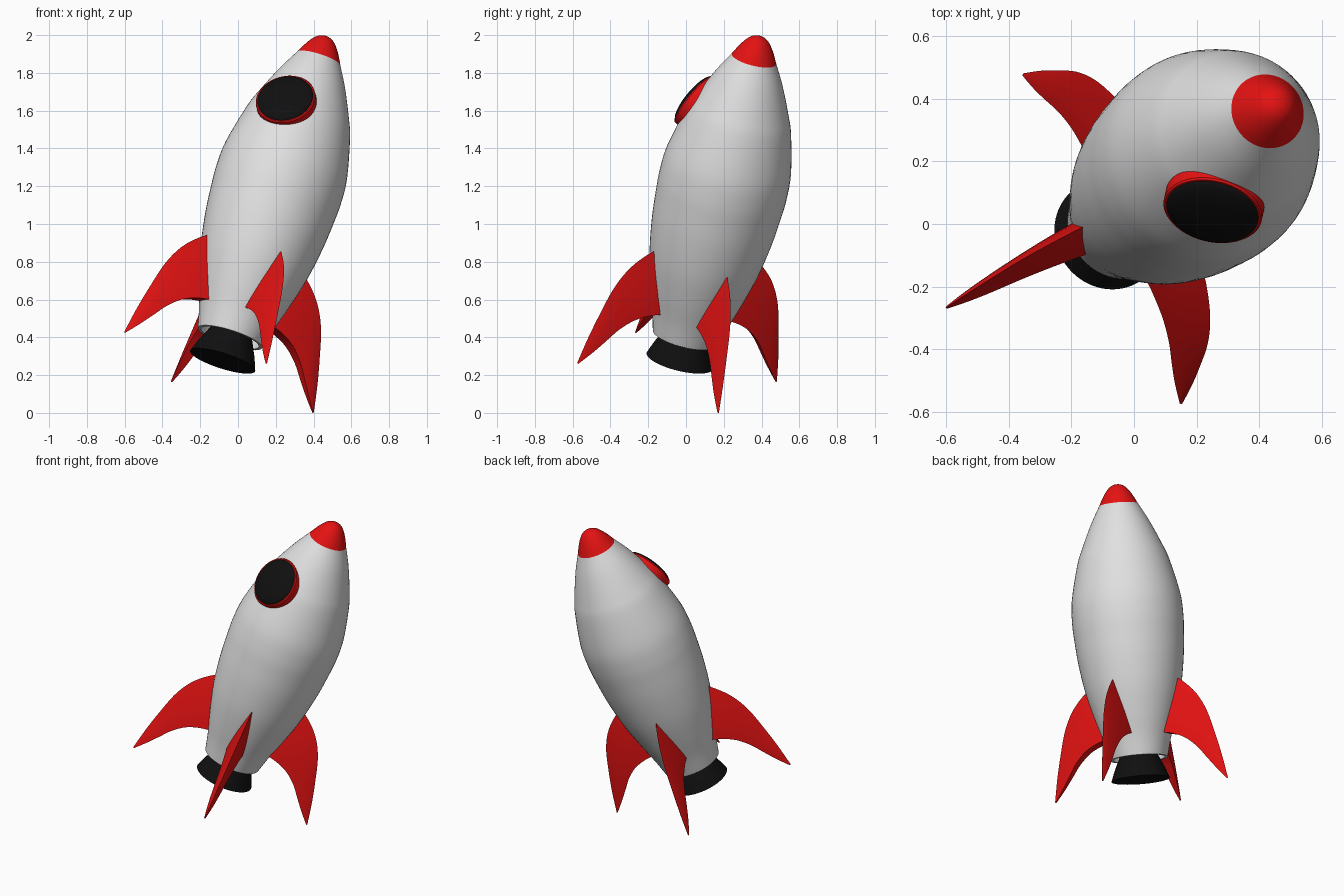
import bpy, bmesh, math
from mathutils import Vector, Matrix

if "Cube" in bpy.data.objects:
    bpy.data.objects.remove(bpy.data.objects["Cube"])


def material(name, rgb):
    m = bpy.data.materials.new(name)
    m.diffuse_color = (*rgb, 1)
    m.use_nodes = True
    m.node_tree.nodes["Principled BSDF"].inputs["Base Color"].default_value = m.diffuse_color
    return m


WHITE = material("hull_white", (0.75, 0.75, 0.75))
RED = material("bright_red", (0.78, 0.006, 0.006))
BLACK = material("soft_black", (0.005, 0.005, 0.005))

# Tilted rocket frame: local z is the rocket axis, local x and y point at fins
axis = Vector((0.295, 0.228, 0.928)).normalized()
side = Vector((-0.851, -0.374, 0.366))
side = (side - axis * side.dot(axis)).normalized()
FRAME = Matrix((side, axis.cross(side), axis)).transposed().to_4x4()
FRAME.translation = (-0.1, -0.047, 0.217)


def spline(pts, steps=5):
    """Smooth curve through the given points (any dimension)."""
    p = [Vector(q) for q in pts]
    p = [2 * p[0] - p[1]] + p + [2 * p[-1] - p[-2]]
    out = []
    for i in range(1, len(p) - 2):
        a, b, c, d = p[i - 1:i + 3]
        for k in range(steps):
            t = k / steps
            out.append(0.5 * (2 * b + (c - a) * t + (2 * a - 5 * b + 4 * c - d) * t * t
                              + (3 * b - a - 3 * c + d) * t ** 3))
    return out + [p[-2]]


def loft(name, rings, mat, local=Matrix(), caps=True):
    """Skin a list of closed rings and place the result in the rocket frame."""
    bm = bmesh.new()
    rows = [[bm.verts.new(v) for v in ring] for ring in rings]
    n = len(rows[0])
    for r0, r1 in zip(rows, rows[1:]):
        for i in range(n):
            j = (i + 1) % n
            bm.faces.new((r0[i], r0[j], r1[j], r1[i]))
    if caps:
        bm.faces.new(rows[0])
        bm.faces.new(rows[-1])
    bmesh.ops.remove_doubles(bm, verts=bm.verts, dist=1e-5)
    bmesh.ops.recalc_face_normals(bm, faces=bm.faces)
    me = bpy.data.meshes.new(name)
    bm.to_mesh(me)
    bm.free()
    me.transform(FRAME @ local)
    me.materials.append(mat)
    ob = bpy.data.objects.new(name, me)
    bpy.context.collection.objects.link(ob)
    bpy.ops.object.select_all(action='DESELECT')
    ob.select_set(True)
    bpy.context.view_layer.objects.active = ob
    bpy.ops.object.shade_smooth_by_angle(angle=math.radians(35))
    return ob


def lathe(name, profile, mat, local=Matrix(), n=64):
    """Revolve (height, radius) points around local z."""
    rings = [[(max(r, 1e-7) * math.cos(2 * math.pi * i / n),
               max(r, 1e-7) * math.sin(2 * math.pi * i / n), z) for i in range(n)]
             for z, r in profile]
    return loft(name, rings, mat, local)


# Hull: smooth outer skin with a hollow tail opening
outer = spline([(0.195, 0.178), (0.31, 0.207), (0.45, 0.25), (0.62, 0.295), (0.8, 0.325),
                (0.95, 0.339), (1.07, 0.345), (1.21, 0.336), (1.42, 0.287), (1.52, 0.25),
                (1.67, 0.183), (1.785, 0.121)])
lathe("hull", [(0.34, 0.19), (0.195, 0.16)] + [tuple(p) for p in outer], WHITE)

# Nose cap
nose = spline([(1.785, 0.121), (1.83, 0.098), (1.87, 0.073), (1.897, 0.049),
               (1.911, 0.024), (1.915, 0)])
lathe("nose_cap", [tuple(p) for p in nose], RED)

# Engine nozzle
lathe("nozzle", [(0.063, 0.16), (0.063, 0.181), (0.13, 0.156), (0.2, 0.124), (0.25, 0.1),
                 (0.345, 0.09)], BLACK)

# Porthole: red rim with a shallow black lens
port = (Matrix.Rotation(math.radians(45), 4, 'Z') @ Matrix.Translation((0.272, 0, 1.465))
        @ Matrix.Rotation(math.radians(69), 4, 'Y'))
lathe("window_rim", [(-0.1, 0.16), (-0.003, 0.16), (0.003, 0.155), (0.003, 0.145)], RED, port)
lens = [(0.036 * math.sin(a), 0.15 * math.cos(a))
        for a in [math.pi / 2 * i / 10 for i in range(11)]]
lathe("window_lens", [(-0.02, 0.15)] + lens, BLACK, port)

# Fins: swept blades, thick along the lower edge and thin at the leading edge.
# Each station: leading (radius, height), trailing (radius, height), half thickness
stations = spline([
    (0.19, 0.70, 0.19, 0.332, 0.056),
    (0.28, 0.675, 0.26, 0.315, 0.050),
    (0.362, 0.615, 0.339, 0.279, 0.042),
    (0.431, 0.535, 0.41, 0.217, 0.034),
    (0.485, 0.427, 0.465, 0.145, 0.027),
    (0.526, 0.285, 0.51, 0.085, 0.020),
    (0.56, 0.146, 0.55, 0.035, 0.012),
    (0.588, 0.0, 0.583, -0.005, 0.004)], 4)
FR = [0, 0.15, 0.3, 0.45, 0.6, 0.75, 0.87, 0.95]
rings = []
for r1, z1, r0, z0, t in stations:
    right = [(r0 + (r1 - r0) * f, t * (1 - f ** 1.5), z0 + (z1 - z0) * f) for f in FR]
    rings.append(right + [(r1, 0, z1)] + [(x, -y, z) for x, y, z in reversed(right)])
for k in range(4):
    loft(f"fin_{k + 1}", rings, RED, Matrix.Rotation(k * math.pi / 2, 4, 'Z'))
